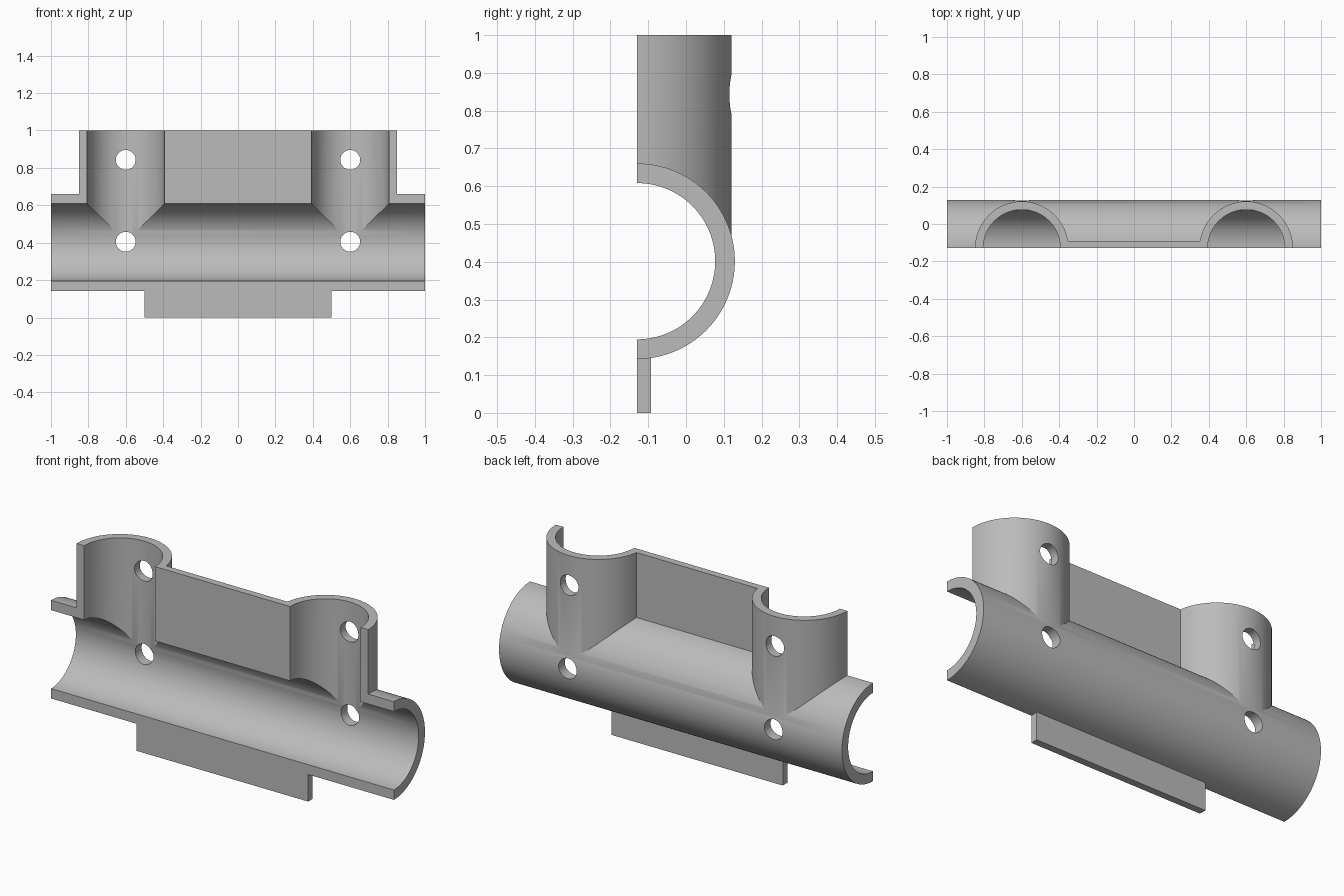
import bpy
from math import pi, radians

cube = bpy.data.objects.get("Cube")
if cube:
    bpy.data.objects.remove(cube, do_unlink=True)

FRONT = -0.1295          # split plane
AXIS_Z = 0.4015          # main pipe axis
OUTER, BORE = 0.2588, 0.2068
RISER_OUTER, RISER_BORE = 0.25, 0.2062
HOLE = 0.053
RISERS = (-0.6, 0.6)

grey = bpy.data.materials.new("light grey")
grey.use_nodes = True
colour = (0.5, 0.5, 0.5, 1)
grey.diffuse_color = colour
grey.node_tree.nodes["Principled BSDF"].inputs["Base Color"].default_value = colour


def cylinder(name, radius, length, centre, rotation=(0, 0, 0), sides=128):
    bpy.ops.mesh.primitive_cylinder_add(vertices=sides, radius=radius, depth=length,
                                        location=centre, rotation=rotation)
    bpy.context.object.name = name
    return bpy.context.object


def riser(name, radius, x, top):
    return cylinder(name, radius, top - AXIS_Z, (x, FRONT, (top + AXIS_Z) / 2))


def box(name, low, high):
    bpy.ops.mesh.primitive_cube_add(size=1, location=[(a + b) / 2 for a, b in zip(low, high)])
    bpy.context.object.name = name
    bpy.context.object.scale = [b - a for a, b in zip(low, high)]
    return bpy.context.object


def combine(body, part, operation):
    mod = body.modifiers.new(operation.lower(), "BOOLEAN")
    mod.operation, mod.solver, mod.object = operation, "EXACT", part
    bpy.context.view_layer.objects.active = body
    bpy.ops.object.modifier_apply(modifier=mod.name)
    bpy.data.objects.remove(part, do_unlink=True)


# Outer shell: main pipe, two risers, web between them and lower flange
along_x, along_y = (0, pi / 2, 0), (pi / 2, 0, 0)
body = cylinder("split_pipe_half", OUTER, 2, (0, FRONT, AXIS_Z), along_x)
for x in RISERS:
    combine(body, riser("riser", RISER_OUTER, x, 1), "UNION")
combine(body, box("web", (-0.5, FRONT - 0.1, 0.5), (0.5, -0.092, 1)), "UNION")
combine(body, box("flange", (-0.5, FRONT - 0.1, 0), (0.5, -0.092, 0.3)), "UNION")

# Bores and screw holes
combine(body, cylinder("main_bore", BORE, 2.4, (0, FRONT, AXIS_Z), along_x), "DIFFERENCE")
for x in RISERS:
    combine(body, riser("riser_bore", RISER_BORE, x, 1.2), "DIFFERENCE")
    for z in (0.405, 0.843):
        combine(body, cylinder("screw_hole", HOLE, 0.4, (x, 0.1, z), along_y, 48), "DIFFERENCE")

# Split the fitting lengthwise
combine(body, box("front_cut", (-2, -1, -1), (2, FRONT, 2)), "DIFFERENCE")

body.data.materials.clear()
body.data.materials.append(grey)
for face in body.data.polygons:
    face.material_index = 0
bpy.ops.object.select_all(action="DESELECT")
body.select_set(True)
bpy.context.view_layer.objects.active = body
bpy.ops.object.shade_smooth_by_angle(angle=radians(25))
